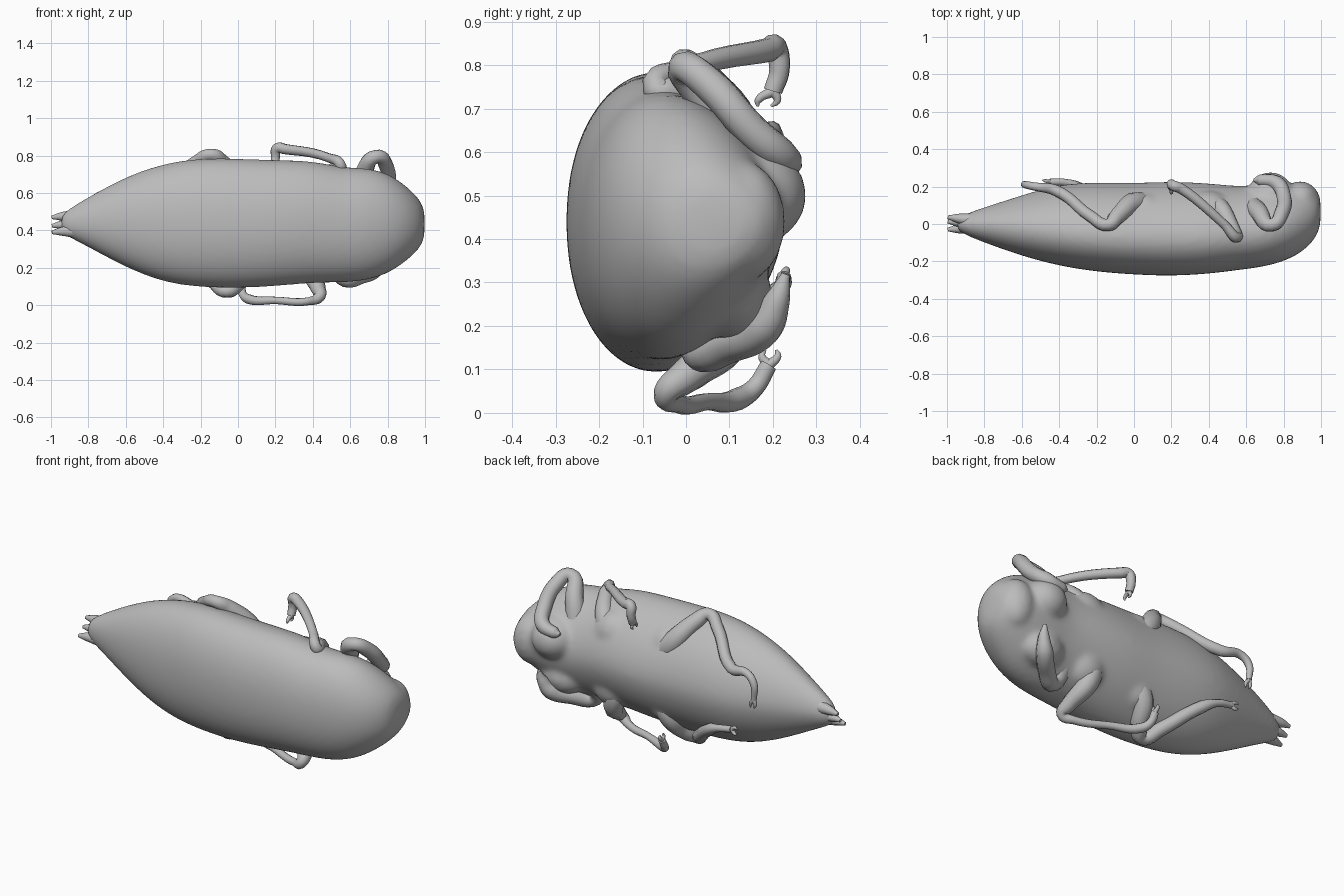
import bpy
import bmesh
from math import sin, cos, tau
from mathutils import Vector

old = bpy.data.objects.get("Cube")
if old:
    bpy.data.objects.remove(old)

SIDES = 32

grey = bpy.data.materials.new("plain_grey")
grey.use_nodes = True
tone = (0.5, 0.5, 0.5, 1)
grey.diffuse_color = tone
grey.node_tree.nodes["Principled BSDF"].inputs["Base Color"].default_value = tone


def finish(obj):
    """Give an object the shared colour and smooth shading."""
    obj.data.materials.clear()
    obj.data.materials.append(grey)
    for polygon in obj.data.polygons:
        polygon.use_smooth = True
    return obj


def signed_power(value, exponent):
    return abs(value) ** exponent * (1 if value >= 0 else -1)


def loft(name, stations):
    """Skin rings along x: a domed back and a keeled belly."""
    bm = bmesh.new()
    rings = []
    for x, low, high, back, belly, widest in stations:
        ring = []
        for i in range(SIDES):
            across, depth = cos(tau * i / SIDES), sin(tau * i / SIDES)
            reach, power = (widest - back, 0.95) if depth < 0 else (belly - widest, 1.14)
            y = widest + reach * signed_power(depth, power)
            z = (low + high) / 2 + (high - low) / 2 * signed_power(across, power)
            ring.append(bm.verts.new((x, y, z)))
        rings.append(ring)
    for first, second in zip(rings, rings[1:]):
        for i in range(SIDES):
            j = (i + 1) % SIDES
            bm.faces.new((first[i], first[j], second[j], second[i]))
    bm.faces.new(rings[0])
    bm.faces.new(rings[-1])
    bmesh.ops.recalc_face_normals(bm, faces=bm.faces)
    mesh = bpy.data.meshes.new(name)
    bm.to_mesh(mesh)
    bm.free()
    obj = bpy.data.objects.new(name, mesh)
    bpy.context.collection.objects.link(obj)
    return finish(obj)


def limb(name, points):
    """A tapered tube through points given as x, y, z, radius."""
    curve = bpy.data.curves.new(name, "CURVE")
    curve.dimensions = "3D"
    curve.bevel_depth = 1
    curve.bevel_resolution = 3
    curve.resolution_u = 6
    curve.use_fill_caps = True
    spline = curve.splines.new("BEZIER")
    spline.bezier_points.add(len(points) - 1)
    for knot, (x, y, z, radius) in zip(spline.bezier_points, points):
        knot.co = (x, y, z)
        knot.radius = radius
        knot.handle_left_type = knot.handle_right_type = "AUTO"
    obj = bpy.data.objects.new(name, curve)
    bpy.context.collection.objects.link(obj)
    bpy.ops.object.select_all(action="DESELECT")
    bpy.context.view_layer.objects.active = obj
    obj.select_set(True)
    bpy.ops.object.convert(target="MESH")
    return finish(bpy.context.object)


def lump(centre, size):
    """A soft ellipsoid swelling, later merged into the body."""
    bpy.ops.mesh.primitive_uv_sphere_add(segments=24, ring_count=14, location=centre)
    obj = bpy.context.object
    obj.scale = size
    return finish(obj)


def blend(main, extras):
    """Merge swellings into the main form as one softened skin."""
    bpy.ops.object.select_all(action="DESELECT")
    for obj in [main, *extras]:
        obj.select_set(True)
    bpy.context.view_layer.objects.active = main
    bpy.ops.object.join()
    main.modifiers.new("rounding", "SUBSURF").levels = 2
    skin = main.modifiers.new("skin", "REMESH")
    skin.mode = "VOXEL"
    skin.voxel_size = 0.014
    skin.use_smooth_shade = True
    soften = main.modifiers.new("soften", "SMOOTH")
    soften.factor = 0.5
    soften.iterations = 10


def claws(name, tip, direction, spread):
    """A pair of little hooked claws at the end of a foot."""
    tip, direction, spread = Vector(tip), Vector(direction), Vector(spread)
    for side, sign in (("upper", 1), ("lower", -1)):
        path = [tip, tip + direction * 0.6 + spread * sign, tip + direction + spread * sign * 0.7]
        limb(f"{name}_{side}", [(*p, r) for p, r in zip(path, (0.013, 0.009, 0.003))])


# Body: x, bottom, top, back, belly, depth of the widest line
body = loft("body", [
    (-0.95, 0.39, 0.48, -0.03, 0.03, 0),
    (-0.9, 0.36, 0.52, -0.06, 0.055, 0),
    (-0.8, 0.31, 0.58, -0.1, 0.09, 0),
    (-0.6, 0.2, 0.69, -0.172, 0.155, -0.02),
    (-0.4, 0.12, 0.76, -0.225, 0.215, -0.04),
    (-0.2, 0.093, 0.79, -0.257, 0.225, -0.06),
    (0.02, 0.09, 0.785, -0.273, 0.22, -0.07),
    (0.2, 0.1, 0.778, -0.279, 0.23, -0.07),
    (0.4, 0.12, 0.775, -0.268, 0.22, -0.07),
    (0.57, 0.12, 0.735, -0.245, 0.2, -0.05),
    (0.68, 0.13, 0.738, -0.232, 0.215, -0.04),
    (0.8, 0.165, 0.71, -0.202, 0.22, -0.02),
    (0.9, 0.235, 0.64, -0.152, 0.215, 0.01),
    (0.97, 0.3, 0.57, -0.08, 0.2, 0.04),
    (1.0, 0.36, 0.51, -0.01, 0.15, 0.06),
])

# Snout, mouth, lower cheek, then hip swellings in upper and lower pairs
swellings = [
    lump((0.73, 0.14, 0.5), (0.13, 0.14, 0.12)),
    lump((0.89, 0.13, 0.44), (0.1, 0.1, 0.14)),
    lump((0.7, 0.1, 0.27), (0.13, 0.1, 0.1)),
]
for z in (0.58, 0.29):
    swellings.append(lump((0.4, 0.07, z), (0.13, 0.11, 0.13)))
    swellings.append(lump((0.06, 0.07, z), (0.12, 0.1, 0.13)))
blend(body, swellings)

# Upper legs, each from its buried root over the knee to the foot
limb("upper_fore_leg", [
    (0.63, 0.1, 0.54, 0.06), (0.67, 0.06, 0.7, 0.05), (0.74, -0.005, 0.795, 0.036),
    (0.79, 0.06, 0.75, 0.04), (0.8, 0.15, 0.65, 0.04), (0.76, 0.22, 0.59, 0.04),
    (0.67, 0.235, 0.57, 0.03), (0.64, 0.235, 0.57, 0.008)])
limb("upper_middle_leg", [
    (0.38, 0.08, 0.5, 0.07), (0.45, 0.09, 0.64, 0.055), (0.53, -0.03, 0.735, 0.04),
    (0.55, -0.07, 0.745, 0.03), (0.48, 0.0, 0.79, 0.024), (0.25, 0.19, 0.835, 0.028),
    (0.21, 0.205, 0.84, 0.028), (0.2, 0.215, 0.79, 0.024), (0.2, 0.2, 0.74, 0.022)])
claws("upper_middle_claw", (0.2, 0.2, 0.74), (0, -0.02, -0.035), (0, 0.022, 0))
limb("upper_hind_leg", [
    (0.1, 0.08, 0.52, 0.07), (0.0, 0.11, 0.65, 0.06), (-0.09, 0.04, 0.765, 0.045),
    (-0.14, -0.005, 0.805, 0.033), (-0.23, 0.04, 0.765, 0.032), (-0.42, 0.18, 0.635, 0.03),
    (-0.53, 0.2, 0.645, 0.022), (-0.58, 0.21, 0.6, 0.02), (-0.58, 0.21, 0.51, 0.016)])
claws("upper_hind_claw", (-0.58, 0.21, 0.51), (0.01, 0, -0.05), (0.015, 0, 0))

# Lower legs
limb("lower_fore_leg", [
    (0.53, 0.1, 0.3, 0.06), (0.56, 0.03, 0.15, 0.045), (0.66, 0.1, 0.16, 0.045),
    (0.74, 0.18, 0.2, 0.045), (0.77, 0.21, 0.26, 0.03), (0.78, 0.23, 0.32, 0.01)])
limb("lower_middle_leg", [
    (0.35, 0.08, 0.34, 0.07), (0.39, 0.1, 0.18, 0.055), (0.43, 0, 0.085, 0.04),
    (0.435, -0.045, 0.045, 0.03), (0.38, -0.02, 0.022, 0.022), (0.2, 0.05, 0.026, 0.02),
    (0.06, 0.12, 0.032, 0.026), (0.025, 0.16, 0.06, 0.022), (0.02, 0.19, 0.11, 0.02)])
claws("lower_middle_claw", (0.02, 0.19, 0.11), (0, 0.005, 0.035), (0, 0.018, 0))
limb("lower_hind_leg", [
    (0.1, 0.08, 0.34, 0.07), (0.03, 0.1, 0.21, 0.06), (-0.01, 0.03, 0.11, 0.045),
    (-0.06, -0.01, 0.075, 0.035), (-0.13, 0.06, 0.125, 0.038), (-0.29, 0.19, 0.255, 0.032),
    (-0.36, 0.22, 0.29, 0.02), (-0.45, 0.225, 0.31, 0.018)])
claws("lower_hind_claw", (-0.45, 0.225, 0.31), (-0.04, 0.01, 0), (0, 0, 0.018))

# Split tail tip
for name, y, z in (("top", 0.03, 0.475), ("middle", 0.01, 0.43), ("bottom", -0.025, 0.395)):
    limb("tail_spike_" + name, [
        (-0.88, y * 0.7, z, 0.035), (-0.94, y, z, 0.025), (-0.995, y * 1.2, z - 0.005, 0.01)])
